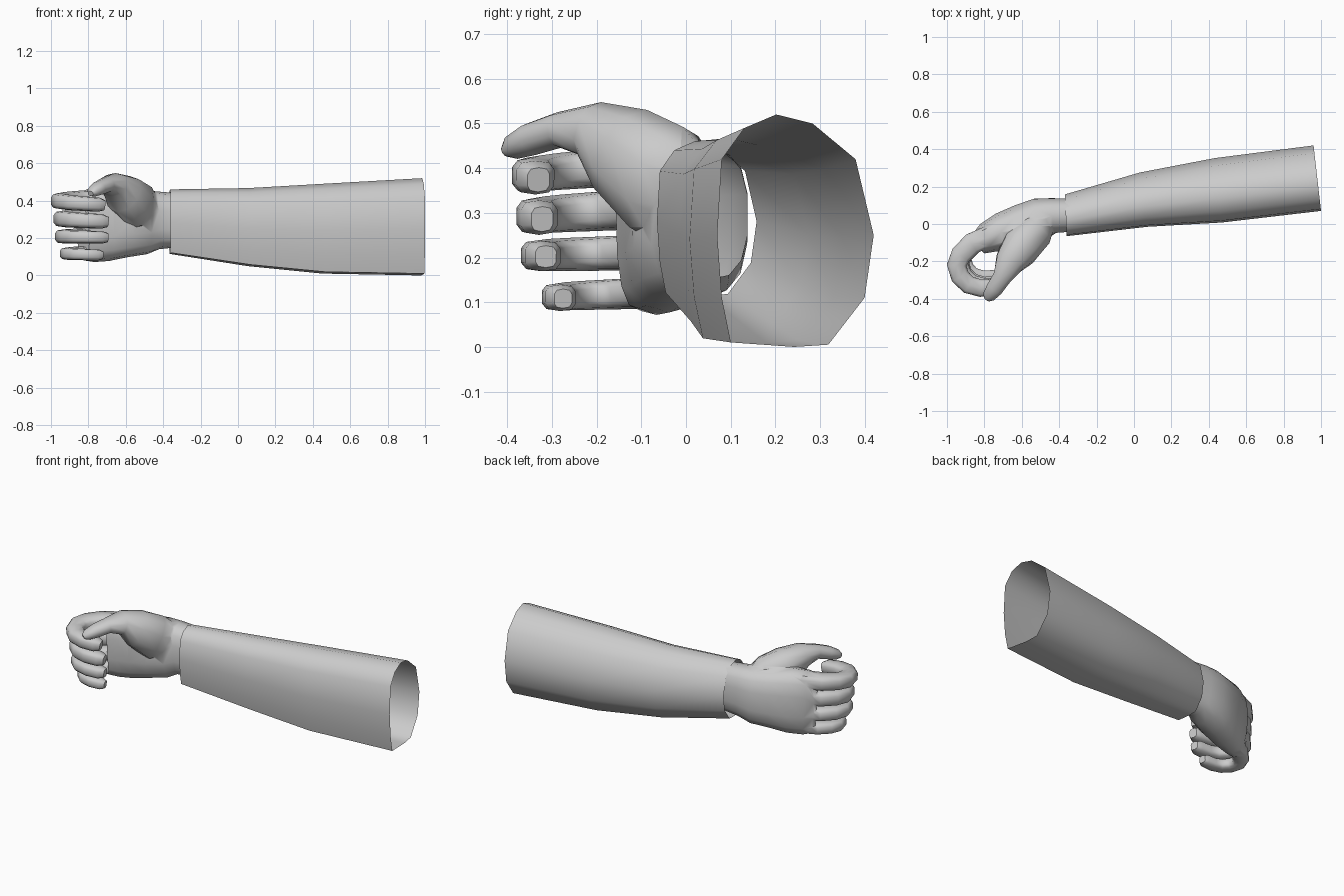
import bpy, bmesh, math
from mathutils import Vector

if "Cube" in bpy.data.objects:
    bpy.data.objects.remove(bpy.data.objects["Cube"])


def loft(name, rings, cap=True):
    """Skin a list of equal-length point rings."""
    bm = bmesh.new()
    vs = [[bm.verts.new(p) for p in r] for r in rings]
    n = len(vs[0])
    for a, b in zip(vs, vs[1:]):
        for i in range(n):
            j = (i + 1) % n
            bm.faces.new((a[i], a[j], b[j], b[i]))
    if cap:
        bm.faces.new(vs[0][::-1])
        bm.faces.new(vs[-1])
    bmesh.ops.recalc_face_normals(bm, faces=bm.faces)
    me = bpy.data.meshes.new(name)
    bm.to_mesh(me)
    bm.free()
    ob = bpy.data.objects.new(name, me)
    bpy.context.collection.objects.link(ob)
    return ob


def limb(name, stations, sides=10, power=0.8):
    """Tube through stations (x, y, z, horizontal radius, vertical radius)."""
    pts = [Vector(s[:3]) for s in stations]
    rings = []
    for k, s in enumerate(stations):
        t = (pts[min(k + 1, len(pts) - 1)] - pts[max(k - 1, 0)]).normalized()
        n = Vector((-t.y, t.x, 0)).normalized()
        b = t.cross(n)
        ring = []
        for i in range(sides):
            a = 2 * math.pi * (i + 0.5) / sides
            c, d = math.cos(a), math.sin(a)
            u = math.copysign(abs(c) ** power, c)
            v = math.copysign(abs(d) ** power, d)
            ring.append(pts[k] + n * u * s[3] + b * v * s[4])
        rings.append(ring)
    return loft(name, rings)


def smooth(ob, angle):
    bpy.ops.object.select_all(action='DESELECT')
    ob.select_set(True)
    bpy.context.view_layer.objects.active = ob
    bpy.ops.object.shade_smooth_by_angle(angle=math.radians(angle))


# Sleeve: open, tapering twelve-sided tube
profile = [(0.20, 0.52), (0.28, 0.50), (0.375, 0.42), (0.415, 0.25), (0.395, 0.11),
           (0.315, 0.005), (0.24, 0.0), (0.10, 0.01), (0.08, 0.11), (0.07, 0.25),
           (0.08, 0.42), (0.13, 0.49)]
sections = [  # x, y min, y max, z min, z max, slant
    (-0.365, -0.065, 0.158, 0.115, 0.46, 0.005),
    (0.05, -0.015, 0.275, 0.05, 0.467, 0.02),
    (0.45, 0.008, 0.352, 0.01, 0.49, 0.02),
    (0.98, 0.07, 0.42, 0.0, 0.52, 0.02)]
rings = []
for x, y0, y1, z0, z1, s in sections:
    ring = []
    for py, pz in profile:
        u, v = (py - 0.07) / 0.345, pz / 0.52
        ring.append((x - s * (2 * u - 1), y0 + u * (y1 - y0), z0 + v * (z1 - z0)))
    rings.append(ring)
sleeve = loft("sleeve", rings, cap=False)
smooth(sleeve, 60)

# Palm and wrist
hand = limb("hand", [
    (-0.33, 0.048, 0.295, 0.090, 0.145),
    (-0.43, 0.045, 0.295, 0.095, 0.155),
    (-0.50, 0.028, 0.285, 0.115, 0.172),
    (-0.60, -0.010, 0.280, 0.118, 0.183),
    (-0.70, -0.040, 0.275, 0.105, 0.198),
    (-0.78, -0.072, 0.268, 0.085, 0.197),
    (-0.83, -0.105, 0.265, 0.062, 0.185)], sides=14, power=0.75)

# Thumb with its fleshy base
parts = [limb("thumb", [
    (-0.47, 0.030, 0.34, 0.060, 0.09),
    (-0.54, -0.050, 0.37, 0.105, 0.135),
    (-0.61, -0.130, 0.435, 0.108, 0.11),
    (-0.665, -0.205, 0.485, 0.082, 0.065),
    (-0.705, -0.285, 0.485, 0.052, 0.040),
    (-0.745, -0.345, 0.465, 0.047, 0.037),
    (-0.775, -0.385, 0.447, 0.036, 0.028),
    (-0.788, -0.402, 0.438, 0.018, 0.014)], power=0.9)]

# Curled fingers: one path, scaled and shifted for each
path = [(-0.76, -0.055, 0.055), (-0.865, -0.105, 0.060), (-0.925, -0.165, 0.057),
        (-0.948, -0.22, 0.054), (-0.93, -0.28, 0.052), (-0.885, -0.325, 0.050),
        (-0.82, -0.343, 0.048), (-0.745, -0.337, 0.044), (-0.715, -0.33, 0.026)]
fingers = [  # name, scale, x shift, root z, tip z, half width
    ("index_finger", 1.0, 0.0, 0.412, 0.374, 0.046),
    ("middle_finger", 0.97, 0.02, 0.312, 0.286, 0.047),
    ("ring_finger", 0.94, 0.02, 0.212, 0.202, 0.041),
    ("little_finger", 0.80, 0.0, 0.122, 0.108, 0.036)]
for name, k, dx, za, zb, w in fingers:
    st = []
    for i, (x, y, r) in enumerate(path):
        f = i / (len(path) - 1)
        st.append((-0.76 + (x + 0.76) * k + dx * f, -0.055 + (y + 0.055) * k,
                   za + (zb - za) * f, r * k, w * (1 - 0.2 * f) * (0.75 if f == 1 else 1)))
    parts.append(limb(name, st, power=0.65))

# Merge into one skin
for p in parts:
    m = hand.modifiers.new(p.name, 'BOOLEAN')
    m.operation, m.solver, m.object = 'UNION', 'EXACT', p
dg = bpy.context.evaluated_depsgraph_get()
merged = bpy.data.meshes.new_from_object(hand.evaluated_get(dg))
hand.modifiers.clear()
hand.data = merged
for p in parts:
    bpy.data.objects.remove(p)

# Open the wrist end inside the sleeve
bm = bmesh.new()
bm.from_mesh(hand.data)
ends = [f for f in bm.faces if f.calc_center_median().x > -0.345]
bmesh.ops.delete(bm, geom=ends, context='FACES')
bm.to_mesh(hand.data)
bm.free()
smooth(hand, 50)
